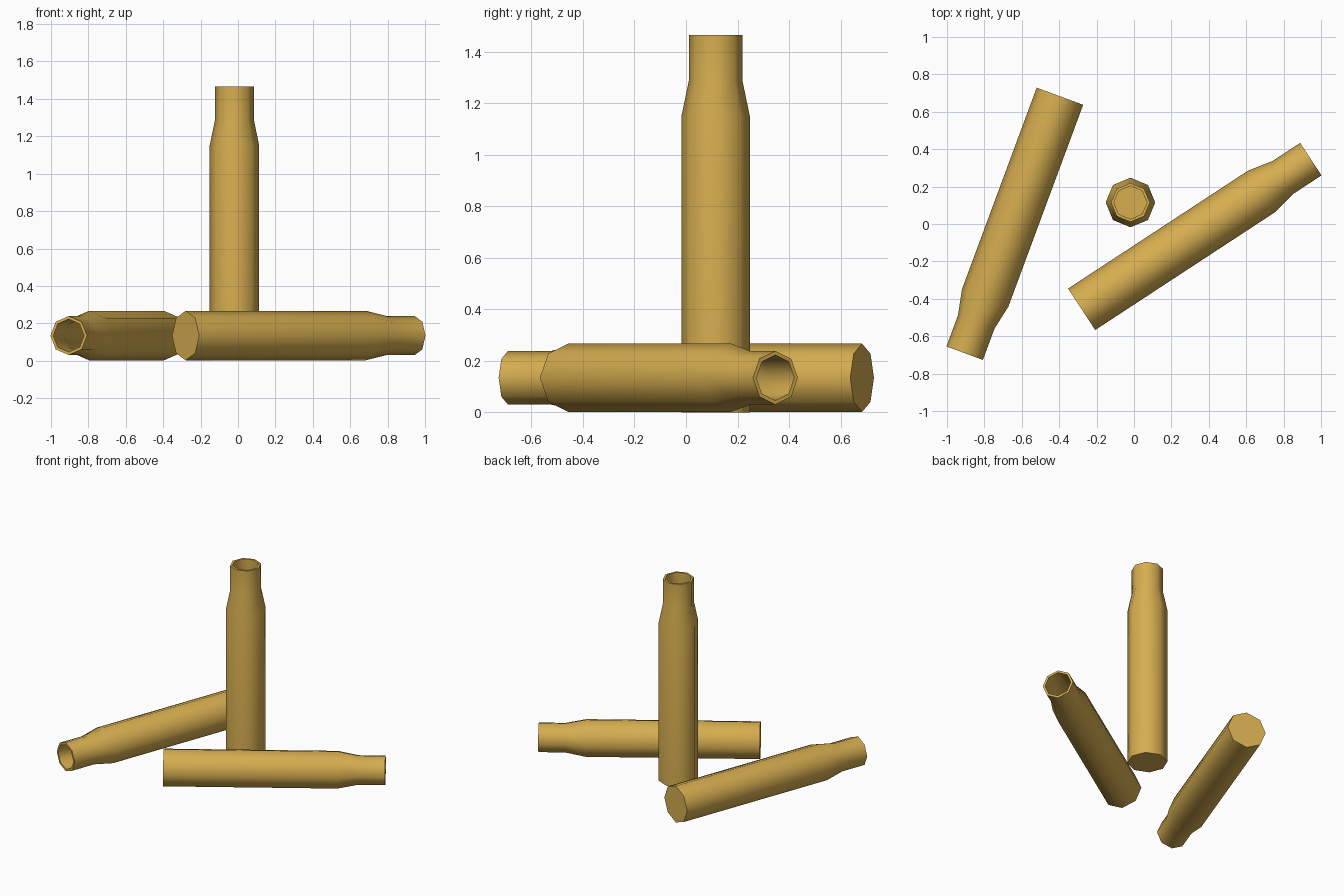
import bpy, bmesh, math
from mathutils import Matrix, Vector

if "Cube" in bpy.data.objects:
    bpy.data.objects.remove(bpy.data.objects["Cube"])

brass = bpy.data.materials.new("brass")
brass.diffuse_color = (0.67, 0.42, 0.08, 1)
brass.use_nodes = True
brass.node_tree.nodes["Principled BSDF"].inputs["Base Color"].default_value = brass.diffuse_color

SIDES, R, NECK, LENGTH, WALL = 8, 0.1325, 0.104, 1.465, 0.016
# (radius, height): outer wall, rim, then the hollow inside
PROFILE = [(R, 0), (R, 1.15), (NECK, 1.287), (NECK, LENGTH),
           (NECK - WALL, LENGTH), (NECK - WALL, 1.287),
           (R - WALL, 1.15), (R - WALL, 0.03)]


def casing(name, base, direction):
    """Hollow bottleneck cartridge case from base centre along a direction."""
    bm = bmesh.new()
    rings = [[bm.verts.new((r * math.cos(math.tau * i / SIDES),
                            r * math.sin(math.tau * i / SIDES), z))
              for i in range(SIDES)] for r, z in PROFILE]
    for a, b in zip(rings, rings[1:]):
        for i in range(SIDES):
            j = (i + 1) % SIDES
            bm.faces.new((a[i], a[j], b[j], b[i]))
    bm.faces.new(rings[0][::-1])   # closed base
    bm.faces.new(rings[-1])        # floor of the hollow
    # keep the base, rim and floor edges crisp, everything else smooth
    for f in bm.faces:
        f.smooth = True
    bm.normal_update()
    for e in bm.edges:
        e.smooth = e.calc_face_angle(0) < math.radians(60)
    me = bpy.data.meshes.new(name)
    bm.to_mesh(me)
    bm.free()
    me.materials.append(brass)
    ob = bpy.data.objects.new(name, me)
    bpy.context.collection.objects.link(ob)
    # local z along the casing axis, local x pointing up when lying down
    z = Vector(direction).normalized()
    x = Vector((1, 0, 0)) if z.z > 0.9 else Vector((0, 0, 1))
    rot = Matrix((x, z.cross(x), z)).transposed().to_4x4()
    ob.matrix_world = Matrix.Translation(base) @ rot


casing("standing_casing", (-0.019, 0.115, 0), (0, 0, 1))
casing("right_lying_casing", (-0.28, -0.456, R + 0.002), (1.218, 0.798, 0))
casing("left_lying_casing", (-0.396, 0.683, R + 0.002), (-0.5065, -1.366, 0))
